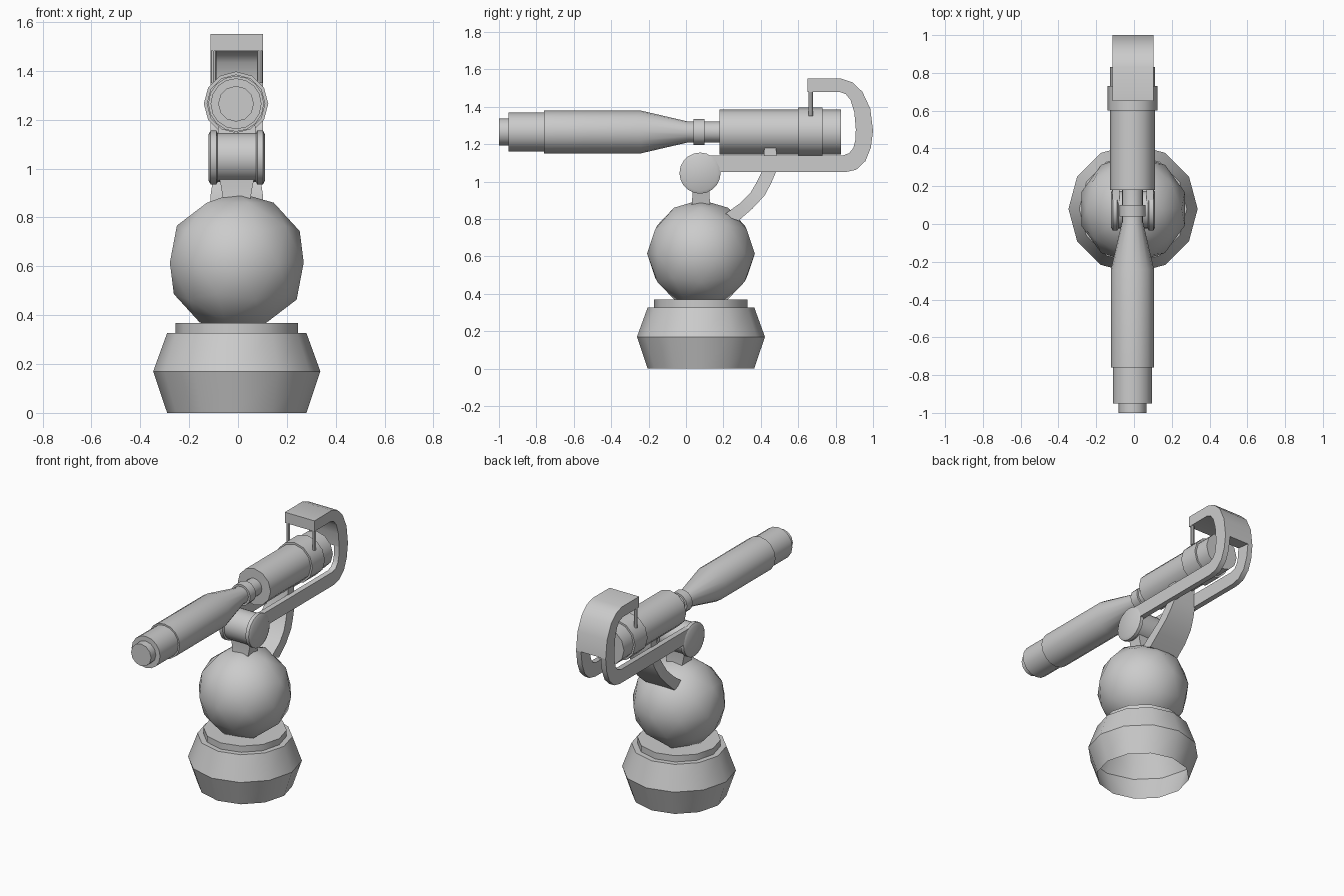
import bpy, bmesh, math
from mathutils import Matrix, Vector

if "Cube" in bpy.data.objects:
    bpy.data.objects.remove(bpy.data.objects["Cube"])

CX, CY, AXIS_Z = -0.005, 0.08, 1.265
grey = bpy.data.materials.new("plain grey")
grey.diffuse_color = (0.6, 0.6, 0.6, 1)
grey.use_nodes = True
grey.node_tree.nodes["Principled BSDF"].inputs["Base Color"].default_value = grey.diffuse_color


def finish(name, bm, angle=35):
    bmesh.ops.recalc_face_normals(bm, faces=bm.faces)
    me = bpy.data.meshes.new(name)
    bm.to_mesh(me)
    bm.free()
    me.materials.append(grey)
    ob = bpy.data.objects.new(name, me)
    bpy.context.collection.objects.link(ob)
    bpy.ops.object.select_all(action='DESELECT')
    ob.select_set(True)
    bpy.context.view_layer.objects.active = ob
    bpy.ops.object.shade_smooth_by_angle(angle=math.radians(angle))
    return ob


def lathe(name, profile, axis, origin, sides=12, caps=(True, True)):
    """Turn (position, radius) pairs around an axis."""
    bm = bmesh.new()
    rot = Vector((0, 0, 1)).rotation_difference(Vector(axis)).to_matrix()
    rings = []
    for t, r in profile:
        ring = []
        for i in range(sides):
            a = math.tau * i / sides
            p = rot @ Vector((r * math.cos(a), r * math.sin(a), t))
            ring.append(bm.verts.new(p + Vector(origin)))
        rings.append(ring)
    for a, b in zip(rings, rings[1:]):
        for i in range(sides):
            j = (i + 1) % sides
            bm.faces.new((a[i], a[j], b[j], b[i]))
    for use, ring in zip(caps, (rings[0], rings[-1])):
        if use:
            bm.faces.new(ring)
    return finish(name, bm)


def band(name, rows):
    """Sweep a box section along rows of (outer yz, inner yz, x min, x max)."""
    bm = bmesh.new()
    rings = []
    for o, n, x0, x1 in rows:
        rings.append([bm.verts.new(p) for p in
                      ((x0, *o), (x1, *o), (x1, *n), (x0, *n))])
    for a, b in zip(rings, rings[1:]):
        for i in range(4):
            j = (i + 1) % 4
            bm.faces.new((a[i], a[j], b[j], b[i]))
    bm.faces.new(rings[0])
    bm.faces.new(rings[-1])
    return finish(name, bm)


# Base, open underneath, with a raised collar
lathe("base", [(0, 0.285), (0.17, 0.342), (0.327, 0.285)], (0, 0, 1),
      (CX, CY, 0), caps=(False, True))
lathe("base_collar", [(0.32, 0.25), (0.368, 0.25)], (0, 0, 1), (CX, CY, 0))

# Ball
bm = bmesh.new()
bmesh.ops.create_icosphere(bm, subdivisions=2, radius=0.288,
                           matrix=Matrix.Translation((CX, CY, 0.615)))
finish("ball", bm, 60)

# Neck and pivot
band("neck", [((0.03, 0.87), (0.13, 0.87), CX - 0.055, CX + 0.055),
              ((0.035, 0.93), (0.125, 0.93), CX - 0.065, CX + 0.065),
              ((0.03, 1.0), (0.13, 1.0), CX - 0.08, CX + 0.08)])
lathe("pivot_drum", [(-0.085, 0.1), (0.085, 0.1)], (1, 0, 0),
      (CX, 0.075, 1.045), 20)
for side, s in (("left", -1), ("right", 1)):
    lathe("pivot_disc_" + side,
          [(0.078, 0.1), (0.084, 0.11), (0.107, 0.11), (0.116, 0.094)],
          (s, 0, 0), (CX, 0.075, 1.045), 20)

# Frame outline: (outer, inner) pairs, from rail round to the overhang
rail = [((0.10, 1.05), (0.10, 1.14)), ((0.85, 1.05), (0.84, 1.14)),
        ((0.91, 1.063), (0.873, 1.152)), ((0.96, 1.11), (0.895, 1.18)),
        ((0.988, 1.18), (0.905, 1.22)), ((1.0, 1.27), (0.908, 1.28))]
hood = [rail[-1], ((0.985, 1.39), (0.9, 1.37)), ((0.943, 1.48), (0.88, 1.435)),
        ((0.89, 1.53), (0.855, 1.467)), ((0.83, 1.55), (0.82, 1.48)),
        ((0.65, 1.55), (0.65, 1.48))]
for side, s in (("left", -1), ("right", 1)):
    xs = sorted((CX + s * 0.072, CX + s * 0.108))
    band("frame_rail_" + side, [(o, n, *xs) for o, n in rail])
    lathe("hood_pin_" + side, [(1.35, 0.012), (1.49, 0.012)], (0, 0, 1),
          (CX + s * 0.095, 0.667, 0), 8)
band("frame_hood", [(o, n, CX - 0.108, CX + 0.108) for o, n in hood])

# Curved strut from the ball to the frame, with a block under the barrel
strut = [((0.28, 0.79), (0.20, 0.82), 0.108), ((0.355, 0.855), (0.29, 0.885), 0.108),
         ((0.42, 0.925), (0.345, 0.94), 0.1), ((0.455, 0.99), (0.38, 1.0), 0.09),
         ((0.485, 1.06), (0.41, 1.06), 0.08), ((0.482, 1.19), (0.42, 1.19), 0.075)]
band("strut", [(o, n, CX - w, CX + w) for o, n, w in strut])

# Barrel assembly along y
O = (CX - 0.003, 0, AXIS_Z)
lathe("front_barrel", [(-0.76, 0.114), (-0.24, 0.114), (0.01, 0.056), (0.19, 0.056)],
      (0, 1, 0), O, 16)
lathe("muzzle", [(-0.95, 0.104), (-0.75, 0.104)], (0, 1, 0), O, 16)
lathe("muzzle_tip", [(-1.0, 0.073), (-0.94, 0.073)], (0, 1, 0), O)
lathe("barrel_ring", [(0.04, 0.07), (0.1, 0.07)], (0, 1, 0), O)
lathe("rear_barrel", [(0.18, 0.12), (0.83, 0.12)], (0, 1, 0), O)
lathe("rear_collar", [(0.6, 0.132), (0.73, 0.132)], (0, 1, 0), O)
